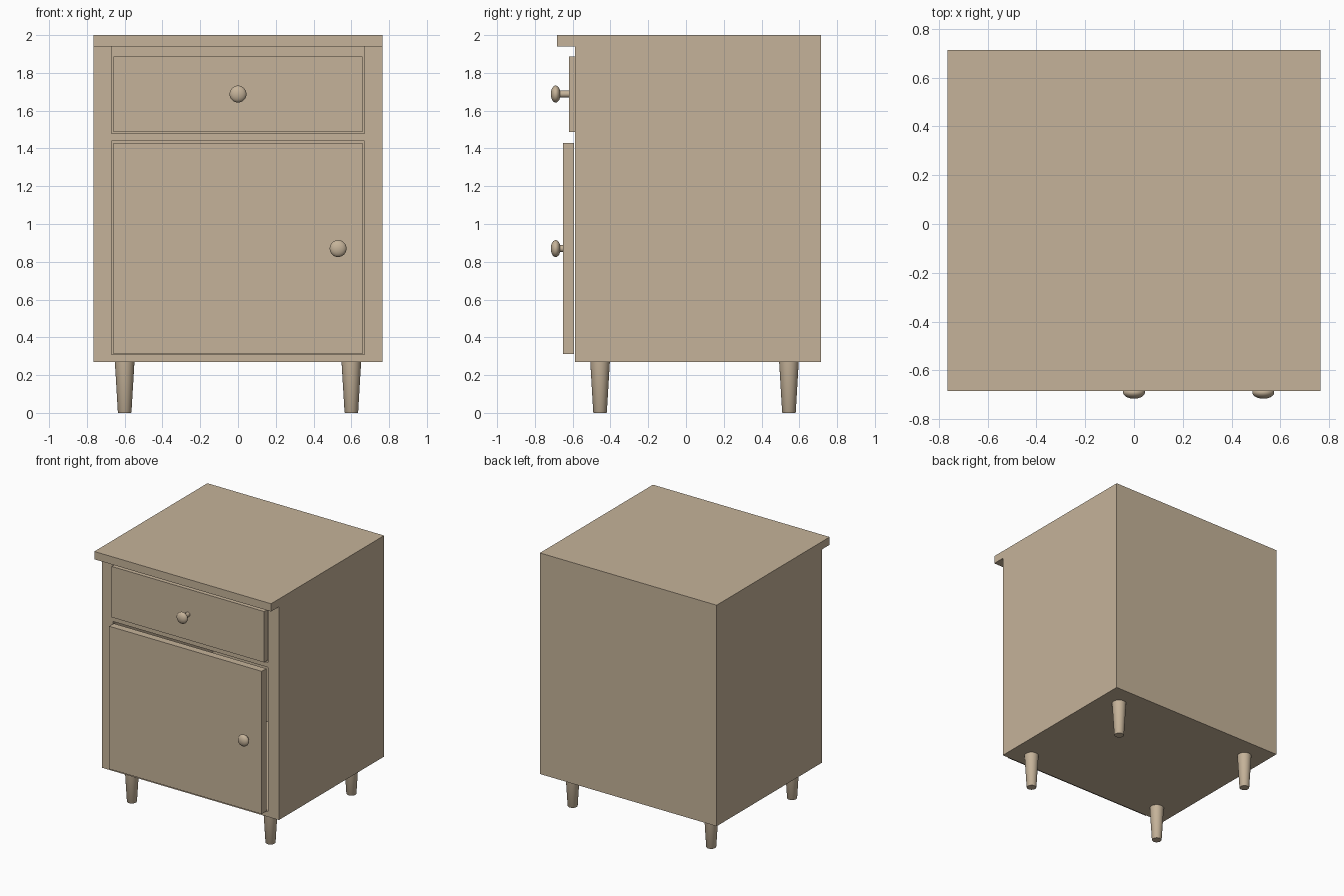
import bpy, bmesh, math

if "Cube" in bpy.data.objects:
    bpy.data.objects.remove(bpy.data.objects["Cube"])

wood = bpy.data.materials.new("light_wood")
wood.diffuse_color = (0.56, 0.45, 0.32, 1)
wood.use_nodes = True
wood.node_tree.nodes["Principled BSDF"].inputs["Base Color"].default_value = wood.diffuse_color


def finish(name, bm, smooth=False):
    bmesh.ops.recalc_face_normals(bm, faces=bm.faces)
    me = bpy.data.meshes.new(name)
    bm.to_mesh(me)
    bm.free()
    ob = bpy.data.objects.new(name, me)
    bpy.context.collection.objects.link(ob)
    me.materials.append(wood)
    if smooth:
        bpy.context.view_layer.objects.active = ob
        ob.select_set(True)
        bpy.ops.object.shade_smooth_by_angle(angle=math.radians(40))
        ob.select_set(False)
    return ob


def extrude_x(name, profile, half):
    """Closed (y, z) profile extruded from -half to +half along x."""
    bm = bmesh.new()
    face = bm.faces.new([bm.verts.new((-half, y, z)) for y, z in profile])
    new = bmesh.ops.extrude_face_region(bm, geom=[face])["geom"]
    bmesh.ops.translate(bm, vec=(2 * half, 0, 0),
                        verts=[v for v in new if isinstance(v, bmesh.types.BMVert)])
    return finish(name, bm)


def box(name, half, y0, y1, z0, z1):
    return extrude_x(name, [(y0, z0), (y1, z0), (y1, z1), (y0, z1)], half)


def lathe(name, profile, loc, axis="Z", steps=32):
    """(radius, height) profile spun round z, or laid to point along -y."""
    bm = bmesh.new()
    vs = [bm.verts.new((r, 0, h)) for r, h in profile]
    edges = [bm.edges.new(p) for p in zip(vs, vs[1:])]
    bmesh.ops.spin(bm, geom=vs + edges, axis=(0, 0, 1), cent=(0, 0, 0),
                   angle=2 * math.pi, steps=steps)
    bmesh.ops.remove_doubles(bm, verts=bm.verts, dist=1e-5)
    if axis == "Y":
        for v in bm.verts:
            x, y, z = v.co
            v.co = (x, -z, y)
    bmesh.ops.translate(bm, vec=loc, verts=bm.verts)
    return finish(name, bm, smooth=True)


def cut(target, cutter):
    mod = target.modifiers.new("cut", "BOOLEAN")
    mod.operation, mod.object, mod.solver = "DIFFERENCE", cutter, "EXACT"
    cutter.hide_render = True
    cutter.hide_set(True)
    cutter.display_type = "WIRE"


FRONT, BACK = -0.587, 0.714

# Cabinet with overhanging top, hollowed for drawer and cupboard
cabinet = extrude_x("cabinet", [(FRONT, 0.27), (BACK, 0.27), (BACK, 2.0),
                                (-0.684, 2.0), (-0.684, 1.939), (FRONT, 1.939)], 0.765)
cut(cabinet, box("drawer_opening_cutter", 0.67, -0.64, 0.65, 1.478, 1.939))
cut(cabinet, box("door_opening_cutter", 0.67, -0.64, 0.65, 0.31, 1.44))

# Drawer as an open tray
drawer = box("drawer", 0.66, -0.619, 0.60, 1.488, 1.886)
cut(drawer, box("drawer_tray_cutter", 0.62, -0.56, 0.56, 1.53, 1.95))

# Door standing just proud of the frame
box("door", 0.66, -0.65, -0.593, 0.313, 1.43)

# Knobs: thin stem and rounded flattened head
for name, x, z, base in (("drawer_knob", 0, 1.688, -0.61),
                         ("door_knob", 0.53, 0.87, -0.64)):
    head = [(0.045 * math.sin(a), 0.69 + base - 0.026 * math.cos(a))
            for a in (math.radians(d) for d in range(24, 181, 12))]
    head[-1] = (0, head[-1][1])
    lathe(name, [(0, 0), (0.0183, 0)] + head, (x, base, z), "Y")

# Tapered legs
for xn, x in (("left", -0.6), ("right", 0.6)):
    for yn, y in (("front", -0.455), ("back", 0.545)):
        lathe(f"{yn}_{xn}_leg", [(0, 0), (0.034, 0), (0.036, 0.003), (0.052, 0.272), (0, 0.272)],
              (x, y, 0), steps=24)
